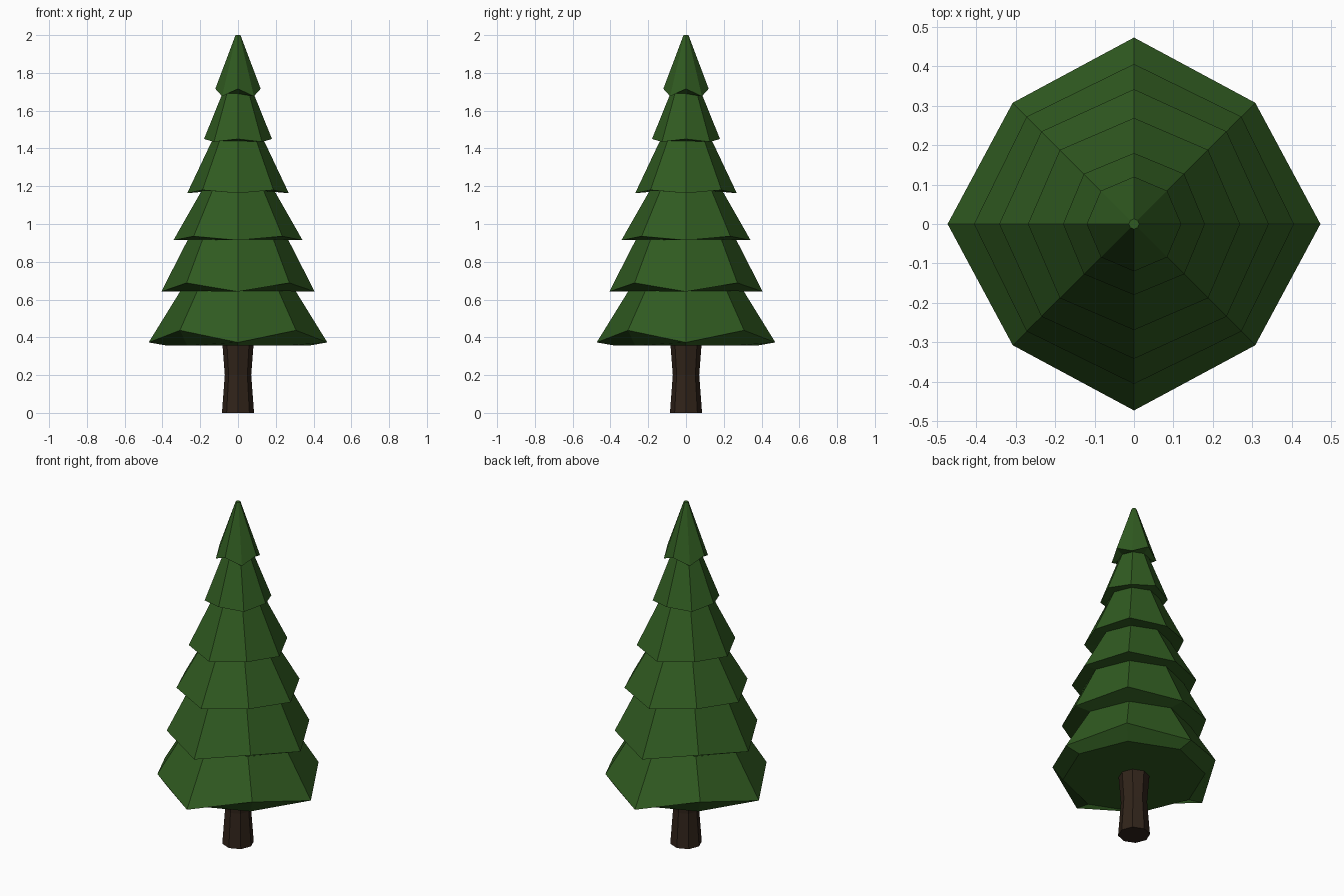
import bpy, bmesh
from math import cos, sin, pi

if "Cube" in bpy.data.objects:
    bpy.data.objects.remove(bpy.data.objects["Cube"])


def material(name, rgb):
    m = bpy.data.materials.new(name)
    m.diffuse_color = (*rgb, 1)
    m.use_nodes = True
    m.node_tree.nodes["Principled BSDF"].inputs["Base Color"].default_value = m.diffuse_color
    return m


def ringed_solid(name, rings, mat):
    """Eight-sided solid; ring = (r, z, r_diagonal, z_diagonal), bottom to top."""
    bm = bmesh.new()
    loops = []
    for r, z, rd, zd in rings:
        loops.append([bm.verts.new(((rd if i % 2 else r) * cos(i * pi / 4),
                                    (rd if i % 2 else r) * sin(i * pi / 4),
                                    zd if i % 2 else z)) for i in range(8)])
    for a, b in zip(loops, loops[1:]):
        for i in range(8):
            j = (i + 1) % 8
            bm.faces.new((a[i], a[j], b[j], b[i]))
    bm.faces.new(loops[0][::-1])
    bm.faces.new(loops[-1])
    bmesh.ops.recalc_face_normals(bm, faces=bm.faces)
    mesh = bpy.data.meshes.new(name)
    bm.to_mesh(mesh)
    bm.free()
    mesh.materials.append(mat)
    obj = bpy.data.objects.new(name, mesh)
    bpy.context.collection.objects.link(obj)
    return obj


# Trunk, slightly waisted
bark = material("bark", (0.03, 0.017, 0.010))
ringed_solid("trunk", [(r, z, r, z) for r, z in
                       ((0.085, 0), (0.07, 0.20), (0.083, 0.37))], bark)

# Foliage tiers: inner underside (radius, z), then rim (r, z, r_diagonal, z_diagonal)
tiers = [
    ((0.380, 0.357), (0.473, 0.373, 0.435, 0.437)),
    ((0.305, 0.645), (0.406, 0.642, 0.385, 0.688)),
    ((0.265, 0.918), (0.342, 0.914, 0.332, 0.935)),
    ((0.193, 1.175), (0.269, 1.163, 0.266, 1.180)),
    ((0.138, 1.440), (0.180, 1.450, 0.180, 1.435)),
    ((0.083, 1.690), (0.120, 1.716, 0.119, 1.676)),
]
rings = []
for (r, z), rim in tiers:
    rings += [(r, z, r, z), rim]
rings.append((0.013, 2.0, 0.013, 2.0))
needles = material("needles", (0.03, 0.105, 0.015))
ringed_solid("foliage", rings, needles)
